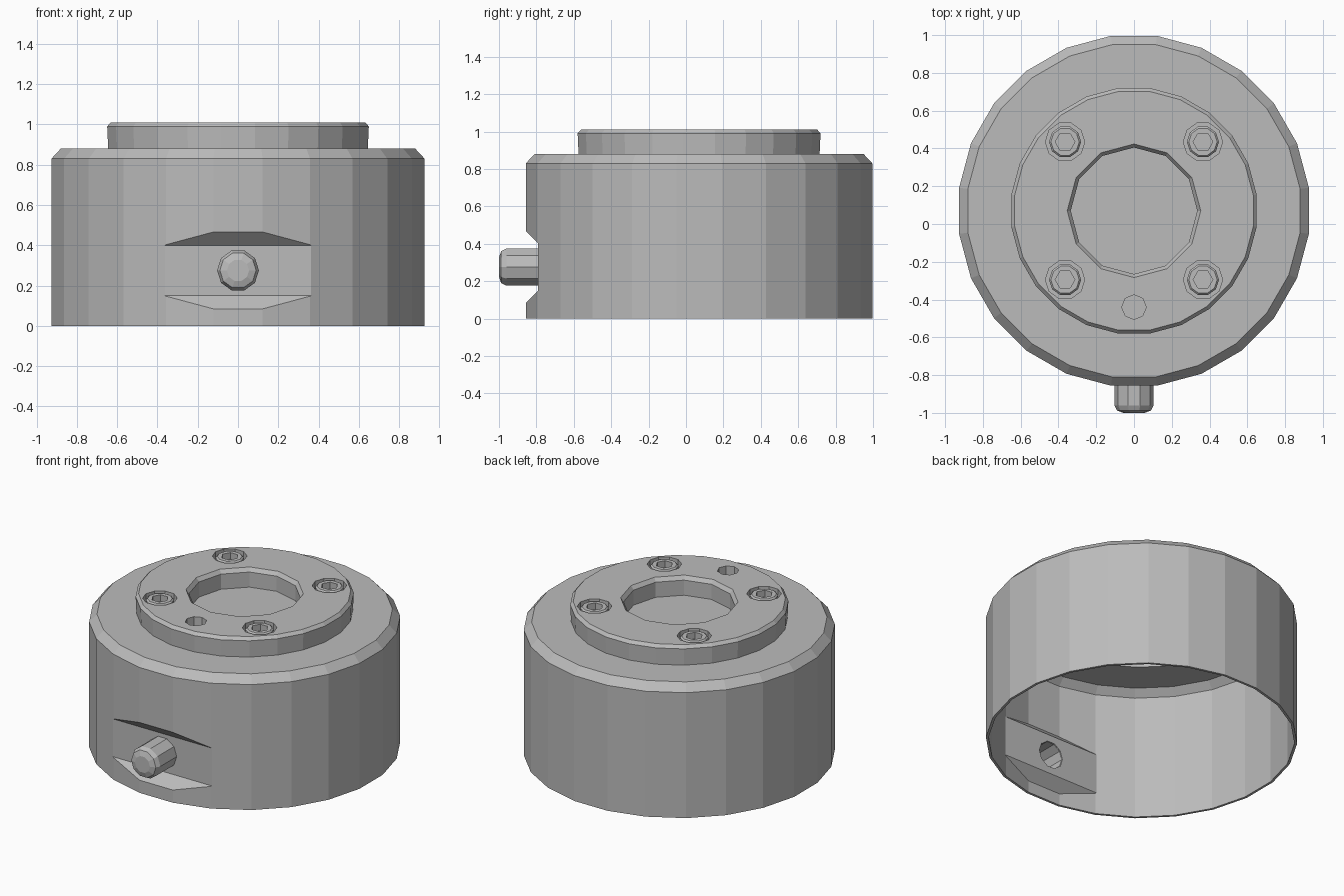
import bpy, bmesh, math
from mathutils import Matrix, Vector

if "Cube" in bpy.data.objects:
    bpy.data.objects.remove(bpy.data.objects["Cube"])

CY = 0.07  # the housing axis sits slightly behind the origin

grey = bpy.data.materials.new("plain grey")
grey.diffuse_color = (0.5, 0.5, 0.5, 1)
grey.use_nodes = True
grey.node_tree.nodes["Principled BSDF"].inputs["Base Color"].default_value = grey.diffuse_color


def finish(name, bm):
    bmesh.ops.recalc_face_normals(bm, faces=bm.faces)
    me = bpy.data.meshes.new(name)
    bm.to_mesh(me)
    bm.free()
    me.materials.append(grey)
    ob = bpy.data.objects.new(name, me)
    bpy.context.collection.objects.link(ob)
    return ob


def lathe(name, profile, n, at=(0, CY, 0), turn=0.0, forward=False):
    """Closed solid of n sides from (radius, height) points; forward aims it at -y."""
    bm = bmesh.new()
    rings = []
    for r, z in profile:
        rings.append([bm.verts.new((r * math.cos(2 * math.pi * (i + turn) / n),
                                    r * math.sin(2 * math.pi * (i + turn) / n), z))
                      for i in range(n)])
    for a, b in zip(rings, rings[1:]):
        for i in range(n):
            j = (i + 1) % n
            bm.faces.new((a[i], a[j], b[j], b[i]))
    bm.faces.new(rings[0][::-1])
    bm.faces.new(rings[-1])
    m = Matrix.Translation(at)
    if forward:
        m = m @ Matrix.Rotation(math.pi / 2, 4, 'X')
    bm.transform(m)
    return finish(name, bm)


def wedge(name, y, z0, z1):
    """Slot cutter with 45 degree sloping top and bottom, flat floor at y."""
    bm = bmesh.new()
    d = 0.4
    pts = [(y, z0), (y, z1), (y - d, z1 + d), (y - d, z0 - d)]
    f = bm.faces.new([bm.verts.new((-0.7, a, b)) for a, b in pts])
    ext = bmesh.ops.extrude_face_region(bm, geom=[f])["geom"]
    bmesh.ops.translate(bm, vec=Vector((1.4, 0, 0)),
                        verts=[v for v in ext if isinstance(v, bmesh.types.BMVert)])
    return finish(name, bm)


def cut(ob, *cutters):
    for c in cutters:
        mod = ob.modifiers.new("cut", 'BOOLEAN')
        mod.operation = 'DIFFERENCE'
        mod.solver = 'EXACT'
        mod.object = c
    me = bpy.data.meshes.new_from_object(
        ob.evaluated_get(bpy.context.evaluated_depsgraph_get()))
    ob.modifiers.clear()
    ob.data = me
    for c in cutters:
        bpy.data.objects.remove(c)


# Housing with stepped collar
housing = lathe("housing", [(0.934, 0), (0.934, 0.83), (0.887, 0.88), (0.65, 0.88),
                            (0.655, 0.99), (0.637, 1.01)], 24, turn=0.5)

# Hollow inside, keeping a wall behind the front slot
cavity = lathe("cavity", [(0.918, -0.1), (0.918, 0.822), (0.872, 0.865), (0.62, 0.865),
                          (0.62, 0.92), (0.37, 0.92), (0.37, 0.865), (0.05, 0.865)],
               24, turn=0.5)
cut(cavity, wedge("slot_back", -0.775, 0.143, 0.407))

# Centre bore, dowel hole, pin hole and screw counterbores
bolts = [(x, CY + y) for x in (-0.365, 0.365) for y in (-0.365, 0.365)]
cutters = [
    cavity,
    wedge("slot", -0.79, 0.15, 0.40),
    lathe("bore", [(0.335, 0.885), (0.335, 0.985), (0.355, 1.012), (0.355, 1.1)], 12),
    lathe("dowel_hole", [(0.065, 0.95), (0.065, 1.1)], 8, (0, -0.44, 0)),
    lathe("pin_hole", [(0.09, 0), (0.09, 0.3)], 10, (0, -0.6, 0.275), forward=True),
]
cutters += [lathe("counterbore", [(0.104, 0.96), (0.104, 1.1)], 10, (x, y, 0))
            for x, y in bolts]
cut(housing, *cutters)

# Socket head screws, flush with the collar
for x, y in bolts:
    screw = lathe("socket_screw", [(0.085, 0.94), (0.085, 0.998), (0.075, 1.008)],
                  10, (x, y, 0))
    cut(screw, lathe("hex_socket", [(0.052, 0.965), (0.052, 1.1)], 6, (x, y, 0)))

# Hollow front pin with rounded nose
pin = lathe("front_pin", [(0.104, 0), (0.104, 0.18), (0.09, 0.208), (0.055, 0.22)],
            10, (0, -0.78, 0.275), forward=True)
cut(pin, lathe("pin_core", [(0.088, -0.1), (0.088, 0.17), (0.05, 0.2)],
               10, (0, -0.78, 0.275), forward=True))
